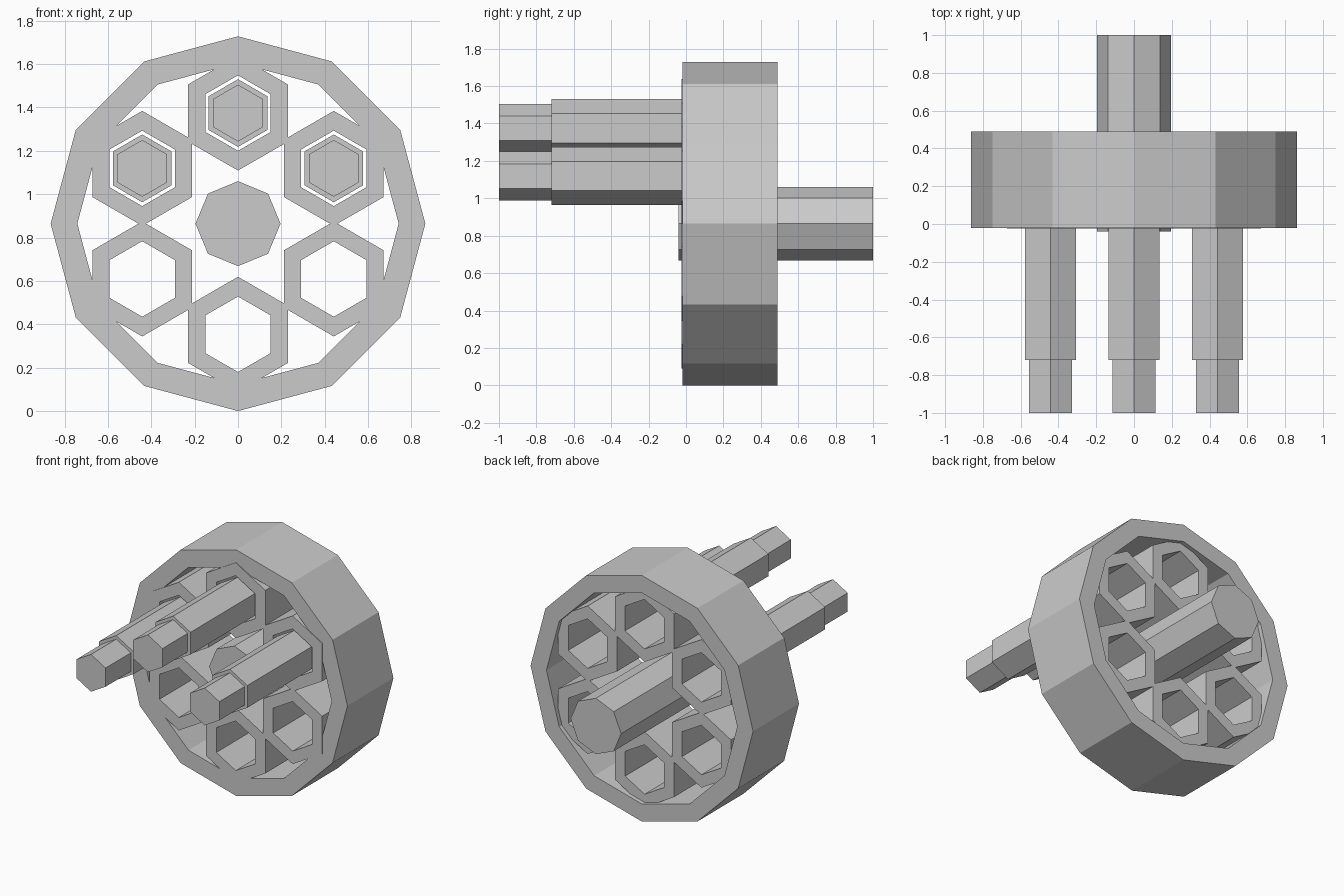
import bpy, bmesh, math

if "Cube" in bpy.data.objects:
    bpy.data.objects.remove(bpy.data.objects["Cube"])

CZ = 0.864  # height of the drum axis

steel = bpy.data.materials.new("grey_metal")
steel.diffuse_color = (0.6, 0.6, 0.6, 1)
steel.use_nodes = True
steel.node_tree.nodes["Principled BSDF"].inputs["Base Color"].default_value = steel.diffuse_color


def lathe(name, sides, profile, x=0.0, z=CZ, closed=False):
    """Sweep (radius, y) points round the y axis with one vertex straight up.
    Closed profiles make tubes; open ones get end caps."""
    bm = bmesh.new()
    rings = []
    for r, y in profile:
        angles = [math.pi / 2 + 2 * math.pi * i / sides for i in range(sides)]
        rings.append([bm.verts.new((x + r * math.cos(a), y, z + r * math.sin(a))) for a in angles])
    pairs = list(zip(rings, rings[1:]))
    if closed:
        pairs.append((rings[-1], rings[0]))
    else:
        bm.faces.new(rings[0])
        bm.faces.new(rings[-1])
    for a, b in pairs:
        for i in range(sides):
            j = (i + 1) % sides
            bm.faces.new((a[i], a[j], b[j], b[i]))
    bmesh.ops.recalc_face_normals(bm, faces=bm.faces)
    mesh = bpy.data.meshes.new(name)
    bm.to_mesh(mesh)
    bm.free()
    mesh.materials.append(steel)
    obj = bpy.data.objects.new(name, mesh)
    bpy.context.collection.objects.link(obj)
    return obj


def tube(name, sides, r_out, r_in, y0, y1, x=0.0, z=CZ):
    return lathe(name, sides, [(r_out, y0), (r_out, y1), (r_in, y1), (r_in, y0)], x, z, True)


# Outer drum ring and central shaft
tube("outer_ring", 12, 0.864, 0.741, -0.02, 0.49)
lathe("central_shaft", 8, [(0.196, -0.04), (0.196, 1.0)])

# Six hexagonal chambers, with stepped rods in the upper three
for k in range(6):
    a = math.radians(30 + 60 * k)
    x, z = 0.51 * math.cos(a), CZ + 0.51 * math.sin(a)
    tube(f"chamber_{k + 1}", 6, 0.265, 0.174, -0.025, 0.46, x, z)
    if k < 3:
        lathe(f"stepped_rod_{k + 1}", 6,
              [(0.131, -1.0), (0.131, -0.72), (0.156, -0.72), (0.156, 0.0)], x, z)
